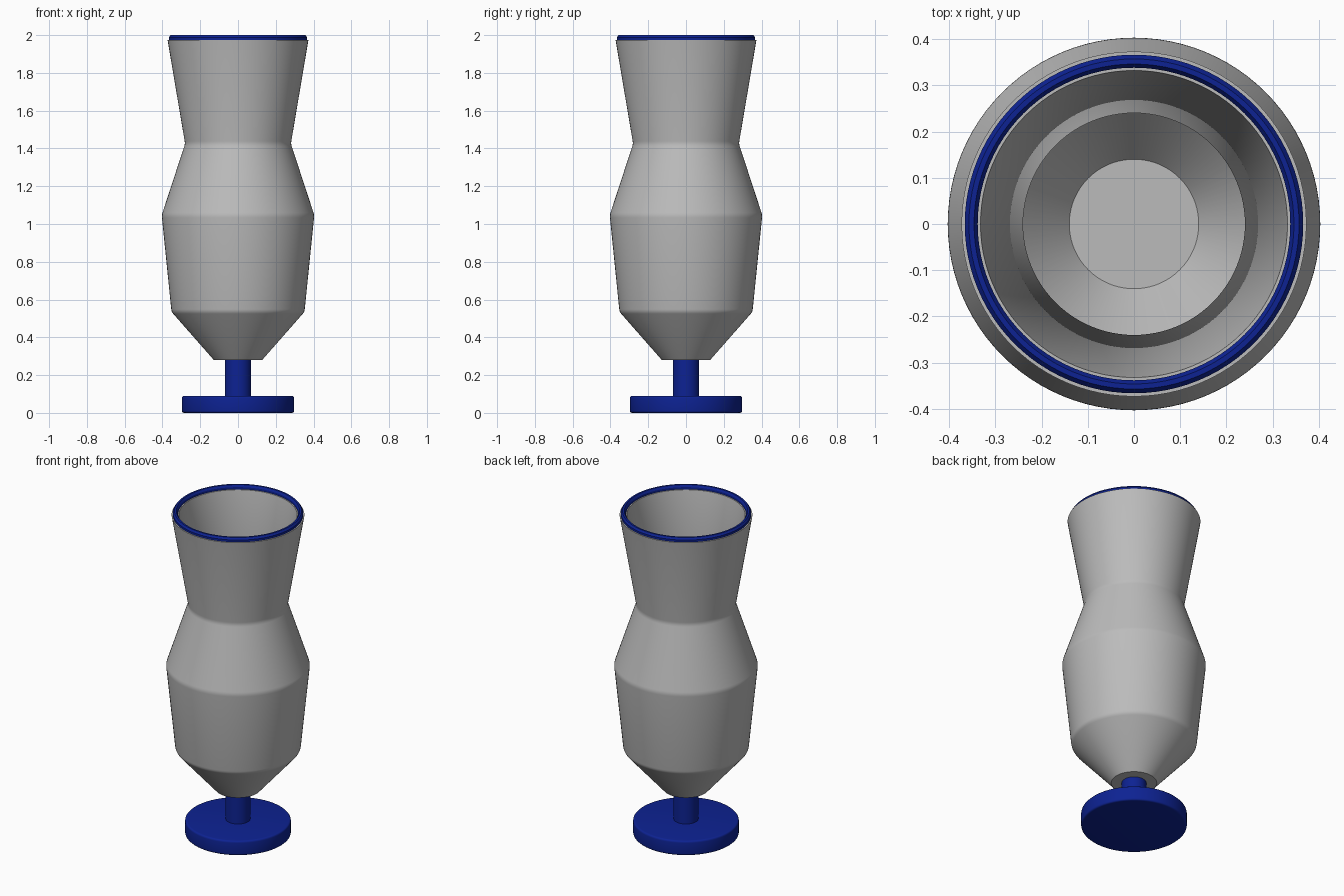
import bpy
import bmesh
import math

SEGMENTS = 96

cube = bpy.data.objects.get("Cube")
if cube:
    bpy.data.objects.remove(cube, do_unlink=True)


def make_material(name, color):
    mat = bpy.data.materials.new(name)
    mat.use_nodes = True
    mat.diffuse_color = color
    bsdf = next(n for n in mat.node_tree.nodes if n.type == "BSDF_PRINCIPLED")
    bsdf.inputs["Base Color"].default_value = color
    return mat


def lathe(name, profile, mat, closed=False, sharp=30):
    """Spin an (r, z) profile around the z axis."""
    bm = bmesh.new()
    verts = [bm.verts.new((r, 0, z)) for r, z in profile]
    edges = [bm.edges.new(pair) for pair in zip(verts, verts[1:])]
    if closed:
        edges.append(bm.edges.new((verts[-1], verts[0])))
    bmesh.ops.spin(bm, geom=verts + edges, cent=(0, 0, 0), axis=(0, 0, 1),
                   angle=math.tau, steps=SEGMENTS, use_duplicate=False)
    bmesh.ops.remove_doubles(bm, verts=bm.verts, dist=0.0001)
    bmesh.ops.recalc_face_normals(bm, faces=bm.faces)
    mesh = bpy.data.meshes.new(name)
    bm.to_mesh(mesh)
    bm.free()
    mesh.materials.append(mat)
    obj = bpy.data.objects.new(name, mesh)
    bpy.context.collection.objects.link(obj)
    bpy.ops.object.select_all(action="DESELECT")
    obj.select_set(True)
    bpy.context.view_layer.objects.active = obj
    bpy.ops.object.shade_smooth_by_angle(angle=math.radians(sharp))
    return obj


def soften(profile, corners, size):
    """Replace the chosen corners with a short rounded bend."""
    out = []
    for i, (r, z) in enumerate(profile):
        if i not in corners:
            out.append((r, z))
            continue
        ends = []
        for pr, pz in (profile[i - 1], profile[i + 1]):
            t = size / math.hypot(pr - r, pz - z)
            ends.append((r + (pr - r) * t, z + (pz - z) * t))
        (ar, az), (br, bz) = ends
        for s in (0, 0.33, 0.67, 1):
            a, m, b = (1 - s) ** 2, 2 * s * (1 - s), s * s
            out.append((a * ar + m * r + b * br, a * az + m * z + b * bz))
    return out


grey = make_material("light grey", (0.5, 0.5, 0.5, 1))
blue = make_material("deep blue", (0.004, 0.016, 0.29, 1))

# Hollow body: outer wall up, over the lip, then inner wall down to the floor
body = [(0, 0.28), (0.128, 0.28), (0.352, 0.535), (0.404, 1.047),
        (0.28, 1.425), (0.373, 1.975), (0.332, 1.975), (0.24, 1.425),
        (0.362, 1.047), (0.315, 0.555), (0.14, 0.345), (0, 0.345)]
lathe("goblet_body", soften(body, (2, 3, 4), 0.014), grey)

# Rounded trim ring around the mouth
rim = [(0.338, 1.968), (0.338, 1.988), (0.346, 2.0),
       (0.357, 2.0), (0.366, 1.988), (0.366, 1.968)]
lathe("rim_ring", rim, blue, closed=True)

# Stem and disc foot
lathe("stem", [(0, 0.08), (0.069, 0.08), (0.069, 0.29), (0, 0.29)], blue)
foot = [(0, 0), (0.297, 0), (0.297, 0.09), (0, 0.09)]
lathe("foot_disc", soften(foot, (1, 2), 0.012), blue, sharp=40)
